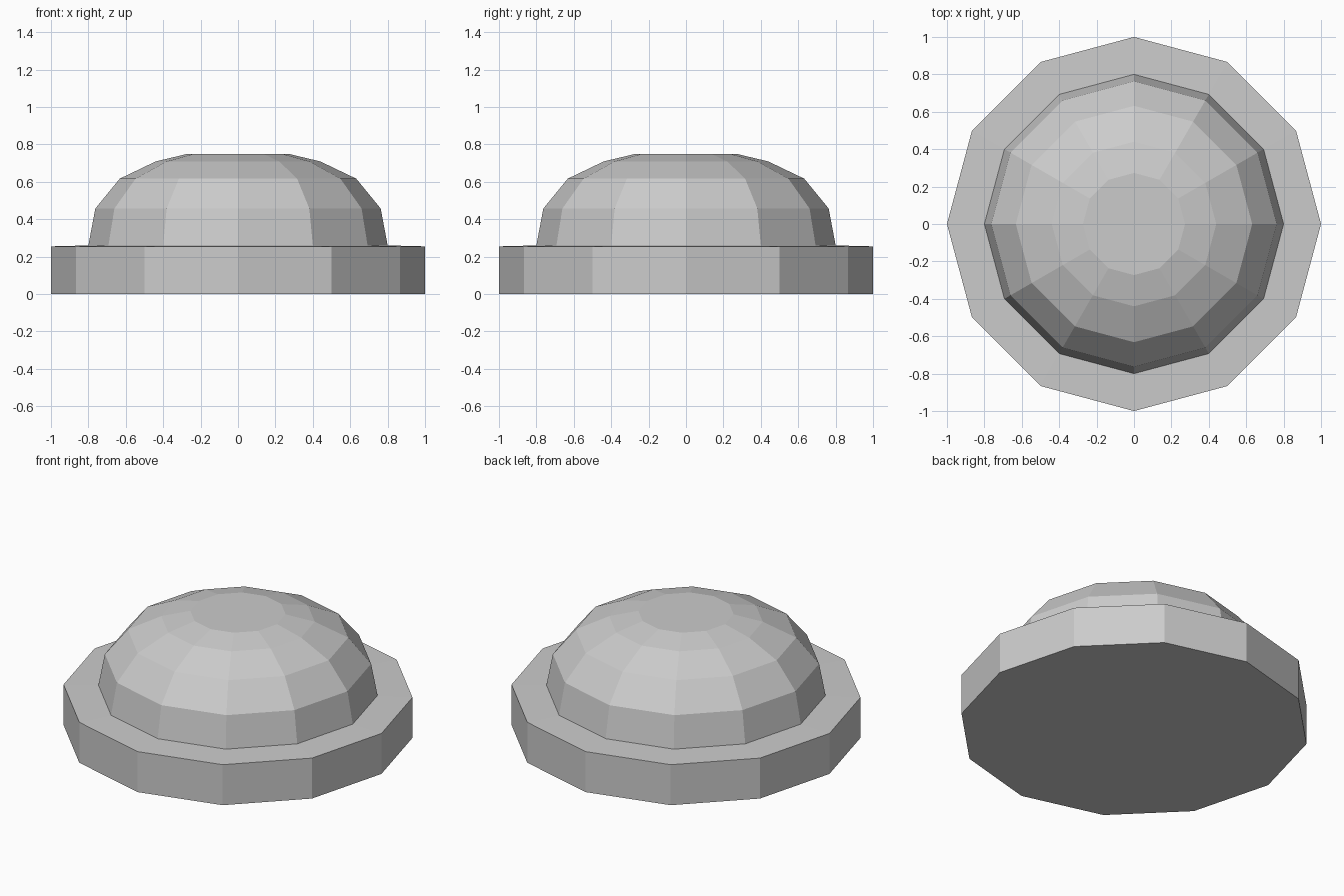
import bpy, bmesh
from math import cos, sin, tau

if "Cube" in bpy.data.objects:
    bpy.data.objects.remove(bpy.data.objects["Cube"])

SIDES = 12


def lathe(name, profile, cap_bottom=False, cap_top=False):
    """Revolve (radius, height) points around z into a flat-faced shell."""
    bm = bmesh.new()
    rings = [[bm.verts.new((r * cos(tau * i / SIDES), r * sin(tau * i / SIDES), z))
              for i in range(SIDES)] for r, z in profile]
    for low, high in zip(rings, rings[1:]):
        for i in range(SIDES):
            j = (i + 1) % SIDES
            bm.faces.new((low[i], low[j], high[j], high[i]))
    if cap_bottom:
        bm.faces.new(rings[0][::-1])
    if cap_top:
        bm.faces.new(rings[-1])
    mesh = bpy.data.meshes.new(name)
    bm.to_mesh(mesh)
    bm.free()
    obj = bpy.data.objects.new(name, mesh)
    bpy.context.collection.objects.link(obj)
    return obj


# Base disc with its slightly raised rim
lathe("base", [(1, 0), (1, 0.255), (0.8, 0.26)], cap_bottom=True)

# Faceted dome with a flat top
lathe("dome", [(0.8, 0.26), (0.763, 0.457), (0.632, 0.617),
               (0.44, 0.709), (0.273, 0.749)], cap_top=True)
